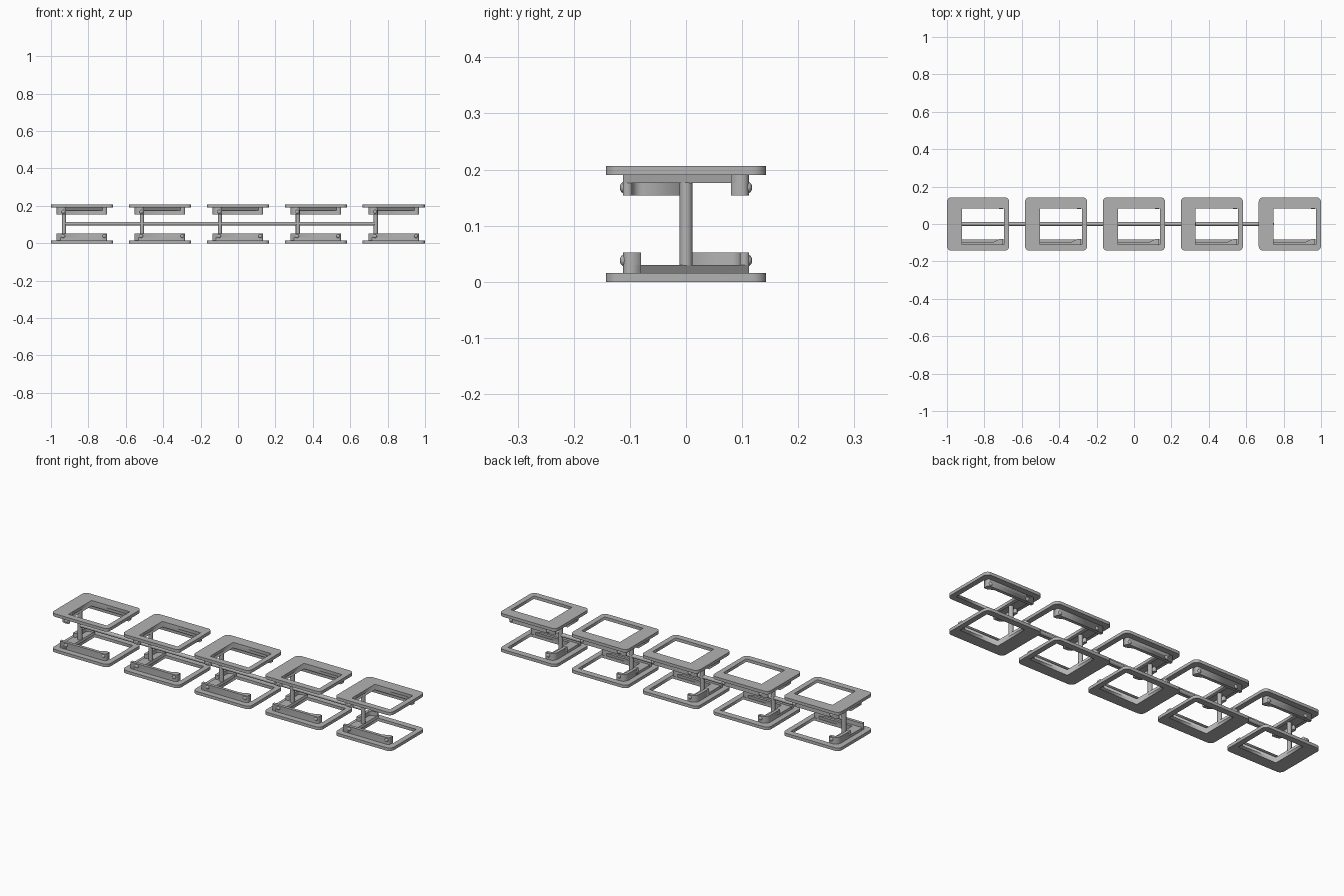
import bpy
import math
from mathutils import Vector, Matrix

if "Cube" in bpy.data.objects:
    bpy.data.objects.remove(bpy.data.objects["Cube"], do_unlink=True)

UNITS = 5
PITCH = 0.4167
MID = 0.103          # height of the mirror axis

metal = bpy.data.materials.new("grey_metal")
metal.use_nodes = True
GREY = (0.45, 0.45, 0.45, 1)
metal.diffuse_color = GREY
metal.node_tree.nodes["Principled BSDF"].inputs["Base Color"].default_value = GREY


def rounded(points, steps=6):
    """Polygon from (x, y, radius) corners."""
    out = []
    for i, (x, y, r) in enumerate(points):
        p = Vector((x, y))
        if r == 0:
            out.append(p)
            continue
        a = p + (Vector(points[i - 1][:2]) - p).normalized() * r
        b = p + (Vector(points[(i + 1) % len(points)][:2]) - p).normalized() * r
        for s in range(steps + 1):
            t = math.pi / 2 * s / steps
            centre = a + b - p
            out.append(centre + (a - centre) * math.cos(t) + (b - centre) * math.sin(t))
    return out


def rect(x0, x1, y0, y1, r=0):
    return [(x0, y0, r), (x1, y0, r), (x1, y1, r), (x0, y1, r)]


def slab(name, outlines, z0, z1):
    """Flat part cut from one outline, with any further outlines as holes."""
    curve = bpy.data.curves.new(name, 'CURVE')
    curve.dimensions = '2D'
    curve.fill_mode = 'BOTH'
    curve.extrude = (z1 - z0) / 2
    for outline in outlines:
        pts = rounded(outline)
        spline = curve.splines.new('POLY')
        spline.points.add(len(pts) - 1)
        for sp, p in zip(spline.points, pts):
            sp.co = (p.x, p.y, 0, 1)
        spline.use_cyclic_u = True
    temp = bpy.data.objects.new(name, curve)
    bpy.context.collection.objects.link(temp)
    mesh = bpy.data.meshes.new_from_object(
        temp.evaluated_get(bpy.context.evaluated_depsgraph_get()))
    bpy.data.objects.remove(temp)
    mesh.transform(Matrix.Translation((0, 0, (z0 + z1) / 2)))
    return finish(name, mesh)


def finish(name, mesh):
    mesh.name = name
    mesh.materials.clear()
    mesh.materials.append(metal)
    return mesh


def cylinder(name, radius, length, axis, centre):
    bpy.ops.mesh.primitive_cylinder_add(vertices=20, radius=radius, depth=length)
    ob = bpy.context.object
    bpy.ops.object.shade_smooth_by_angle(angle=math.radians(40))
    turn = {'X': Matrix.Rotation(math.pi / 2, 4, 'Y'),
            'Y': Matrix.Rotation(math.pi / 2, 4, 'X'), 'Z': Matrix()}[axis]
    ob.data.transform(Matrix.Translation(centre) @ turn)
    ob.name = name
    finish(name, ob.data)
    return ob


def bolt(name, x, side):
    """Domed bolt head on the outer face of an arm."""
    bpy.ops.mesh.primitive_uv_sphere_add(segments=16, ring_count=8, radius=0.01)
    ob = bpy.context.object
    bpy.ops.object.shade_smooth()
    mesh = ob.data
    bpy.data.objects.remove(ob)
    mesh.transform(Matrix.Translation((x, side * 0.111, 0.038)) @ Matrix.Diagonal((1, 0.7, 1, 1)))
    return finish(name, mesh)


# Parts of one frame, measured from its left edge
parts = [
    slab("frame_plate", [rect(0, 0.333, -0.143, 0.143, 0.025),
                         rect(0.08, 0.305, -0.083, 0.11)], 0, 0.016),
    # Low flange along the wide border and the long arm
    slab("bracket_flange", [[(0.03, -0.112, 0.02), (0.3, -0.112, 0.012), (0.3, -0.083, 0),
                             (0.08, -0.083, 0), (0.08, 0.112, 0), (0.03, 0.112, 0.03)]],
         0.015, 0.03),
    # Long arm with a hooked end
    slab("long_arm", [[(0.03, -0.112, 0), (0.3, -0.112, 0.012), (0.3, -0.08, 0),
                       (0.282, -0.08, 0), (0.25, -0.096, 0), (0.03, -0.096, 0)]],
         0.016, 0.052),
    # Short arm with its curved cross wall
    slab("short_arm", [[(0.08, 0.112, 0), (0.03, 0.112, 0.03), (0.03, 0, 0),
                        (0.046, 0, 0), (0.046, 0.096, 0.018), (0.08, 0.096, 0)]],
         0.016, 0.052),
    bolt("long_arm_inner_bolt", 0.066, -1),
    bolt("long_arm_outer_bolt", 0.285, -1),
    bolt("short_arm_bolt", 0.066, 1),
]

# Lower frames and their turned-over upper twins
flip = Matrix.Translation((0, 0, 2 * MID)) @ Matrix.Rotation(math.pi, 4, 'X')
for i in range(UNITS):
    x = -1 + PITCH * i
    for level, turn in (("lower", Matrix()), ("upper", flip)):
        for mesh in parts:
            ob = bpy.data.objects.new(f"{level}_{mesh.name}_{i + 1}", mesh)
            ob.matrix_world = Matrix.Translation((x, 0, 0)) @ turn
            bpy.context.collection.objects.link(ob)
    cylinder(f"post_{i + 1}", 0.0115, 0.148, 'Z', (x + 0.07, 0, MID))

# Rod joining the posts
span = PITCH * (UNITS - 1)
cylinder("connecting_rod", 0.01, span, 'X', (-0.93 + span / 2, 0, MID + 0.002))
